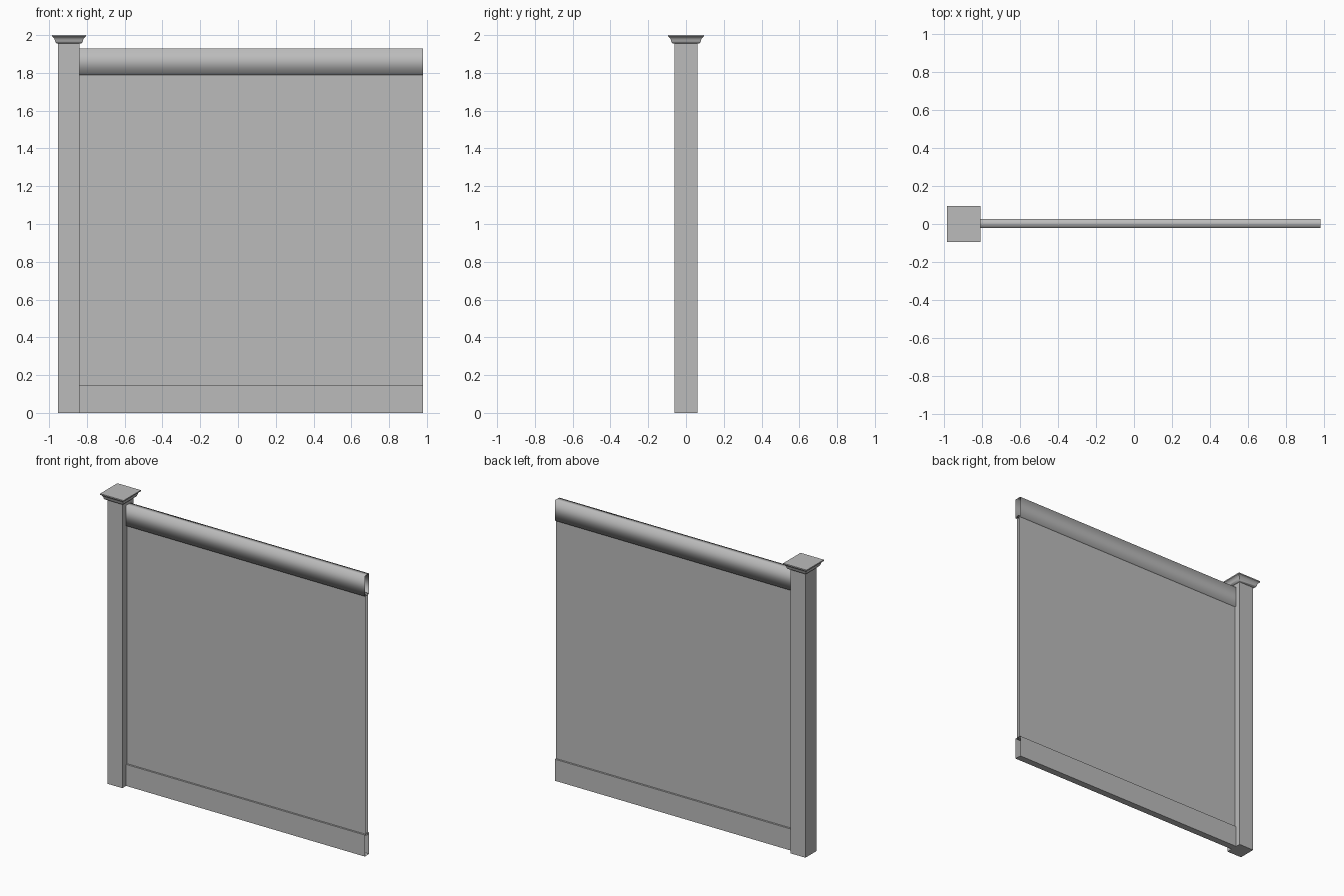
import bpy, bmesh

cube = bpy.data.objects.get("Cube")
if cube:
    bpy.data.objects.remove(cube, do_unlink=True)

grey = bpy.data.materials.new("vinyl_grey")
grey.use_nodes = True
colour = (0.5, 0.5, 0.5, 1)
grey.diffuse_color = colour
grey.node_tree.nodes["Principled BSDF"].inputs["Base Color"].default_value = colour


def make_object(name, bm, smooth_angle=None):
    mesh = bpy.data.meshes.new(name)
    bm.to_mesh(mesh)
    bm.free()
    mesh.materials.append(grey)
    obj = bpy.data.objects.new(name, mesh)
    bpy.context.collection.objects.link(obj)
    if smooth_angle:
        bpy.ops.object.select_all(action='DESELECT')
        obj.select_set(True)
        bpy.context.view_layer.objects.active = obj
        bpy.ops.object.shade_smooth_by_angle(angle=smooth_angle)
    return obj


def square_stack(name, cx, levels, smooth_angle=None):
    """Closed solid through rectangular rings (half x, half y, z)."""
    bm = bmesh.new()
    rings = [[bm.verts.new((cx + sx * hx, sy * hy, z))
              for sx, sy in ((-1, -1), (1, -1), (1, 1), (-1, 1))]
             for hx, hy, z in levels]
    bm.faces.new(rings[0][::-1])
    bm.faces.new(rings[-1])
    for low, high in zip(rings, rings[1:]):
        for i in range(4):
            j = (i + 1) % 4
            bm.faces.new((low[i], low[j], high[j], high[i]))
    return make_object(name, bm, smooth_angle)


def open_tube(name, x0, x1, half, z0, z1, smooth_angle=None):
    """Hollow rectangular sleeve along x, open at both ends."""
    bm = bmesh.new()
    section = [(-half, z0), (half, z0), (half, z1), (-half, z1)]
    a, b = [[bm.verts.new((x, MID_Y + y, z)) for y, z in section] for x in (x0, x1)]
    for i in range(4):
        j = (i + 1) % 4
        bm.faces.new((a[i], a[j], b[j], b[i]))
    bmesh.ops.reverse_faces(bm, faces=bm.faces[:])
    return make_object(name, bm, smooth_angle)


POST_X, MID_Y = -0.895, 0.003
START, END = -0.838, 0.98

# Post and its moulded cap
square_stack("post", POST_X, [(0.057, 0.061, 0), (0.057, 0.061, 1.96)])
cap_profile = [(0.062, 1.955), (0.069, 1.959), (0.073, 1.966), (0.075, 1.974),
               (0.078, 1.982), (0.083, 1.988), (0.089, 1.992), (0.089, 2.0)]
square_stack("post_cap", POST_X, [(r, r + 0.005, z) for r, z in cap_profile], 0.8)

# Panel sheet held between the two hollow rails
open_tube("panel", START, END, 0.011, 0.14, 1.80)
open_tube("bottom_rail", START, END, 0.0235, 0, 0.148)
open_tube("top_rail", START, END, 0.0235, 1.79, 1.93, 1.7)
